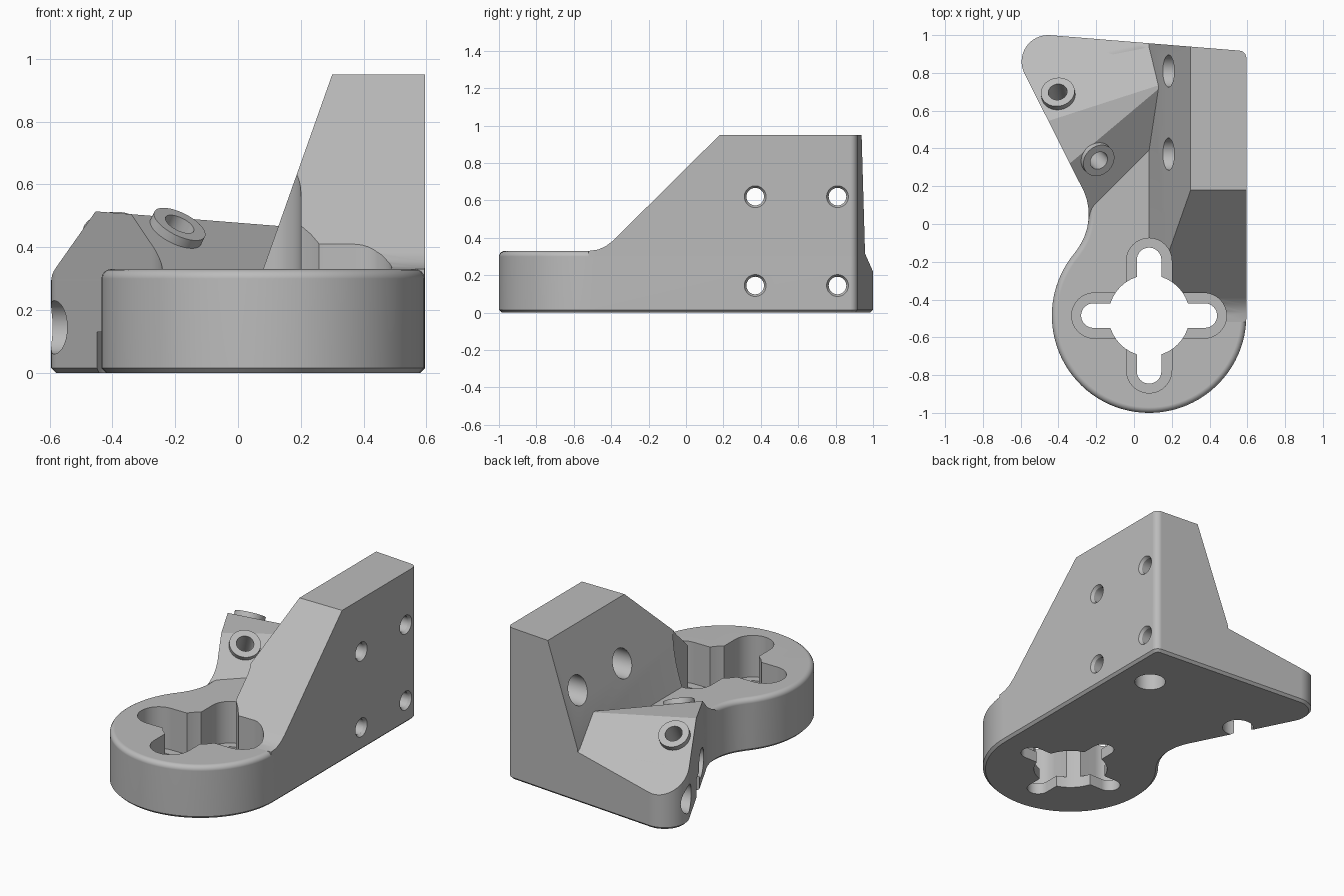
import bpy, bmesh, math
from mathutils import Vector

cube = bpy.data.objects.get("Cube")
if cube:
    bpy.data.objects.remove(cube, do_unlink=True)

grey = bpy.data.materials.new("matte grey")
grey.use_nodes = True
GREY = (0.5, 0.5, 0.5, 1)
grey.diffuse_color = GREY
grey.node_tree.nodes["Principled BSDF"].inputs["Base Color"].default_value = GREY


def add_object(name, bm, cutter=False):
    bmesh.ops.recalc_face_normals(bm, faces=bm.faces[:])
    mesh = bpy.data.meshes.new(name)
    bm.to_mesh(mesh)
    bm.free()
    obj = bpy.data.objects.new(name, mesh)
    bpy.context.collection.objects.link(obj)
    mesh.materials.append(grey)
    obj.hide_render = cutter
    return obj


def arc(cx, cy, r, start, end, n):
    angles = [math.radians(start + (end - start) * i / n) for i in range(n + 1)]
    return [(cx + r * math.cos(a), cy + r * math.sin(a)) for a in angles]


def prism(outline, z0, z1):
    bm = bmesh.new()
    low = [bm.verts.new((x, y, z0)) for x, y in outline]
    high = [bm.verts.new((x, y, z1)) for x, y in outline]
    bm.faces.new(low[::-1])
    bm.faces.new(high)
    for i in range(len(low)):
        j = (i + 1) % len(low)
        bm.faces.new((low[i], low[j], high[j], high[i]))
    bmesh.ops.recalc_face_normals(bm, faces=bm.faces[:])
    return bm


def slice_off(bm, point, normal):
    """Remove everything on the normal side of a plane and cap the cut."""
    bmesh.ops.bisect_plane(bm, geom=bm.verts[:] + bm.edges[:] + bm.faces[:],
                           plane_co=point, plane_no=Vector(normal).normalized(),
                           clear_outer=True)
    open_edges = [e for e in bm.edges if e.is_boundary]
    bmesh.ops.holes_fill(bm, edges=open_edges, sides=0)


def round_rim(bm, z, size, segments):
    rim = [e for e in bm.edges if all(abs(v.co.z - z) < 1e-4 for v in e.verts)]
    bmesh.ops.bevel(bm, geom=rim, offset=size, segments=segments,
                    profile=0.5, affect='EDGES', clamp_overlap=False)


def cylinder(name, start, end, radius, cutter=False, end_radius=None):
    a, b = Vector(start), Vector(end)
    bm = bmesh.new()
    bmesh.ops.create_cone(bm, cap_ends=True, segments=40, radius1=radius,
                          radius2=end_radius or radius, depth=(b - a).length)
    bm.transform((b - a).to_track_quat('Z', 'Y').to_matrix().to_4x4())
    bmesh.ops.translate(bm, verts=bm.verts[:], vec=(a + b) / 2)
    return add_object(name, bm, cutter)


def combine(obj, tools, operation='DIFFERENCE'):
    for tool in tools:
        mod = obj.modifiers.new(tool.name, 'BOOLEAN')
        mod.operation, mod.solver, mod.object = operation, 'EXACT', tool
    bpy.context.view_layer.update()
    graph = bpy.context.evaluated_depsgraph_get()
    mesh = bpy.data.meshes.new_from_object(obj.evaluated_get(graph))
    obj.modifiers.clear()
    obj.data = mesh


# Plan outline: round front pad, waist, arm tip and wall corner
CX, CY, R = 0.08, -0.485, 0.515
footprint = (arc(CX, CY, R, 360, 139.7, 56) + arc(-0.55, 0.05, 0.31, -40.3, 30.6, 18)[1:]
             + arc(-0.455, 0.86, 0.14, 208, 85, 16) + arc(0.555, 0.878, 0.04, 85, 0, 6))
footprint.reverse()
BACK_SLOPE = ((0.1, 0.74, 0.46), (-0.13, 0.65, 1))
FRONT_SLOPE = ((-0.19, 0.34, 0.44), (0.5, -0.5, 1))

# Base plate
bm = prism(footprint, 0, 0.33)
round_rim(bm, 0.33, 0.03, 4)
round_rim(bm, 0, 0.015, 1)
slice_off(bm, *BACK_SLOPE)
base = add_object("base_plate", bm)

# Upright wall with leaning inner face and sloped front
bm = prism(footprint, 0.015, 0.95)
slice_off(bm, (0.3, 0, 0.95), (-0.62, 0, 0.22))
slice_off(bm, (0.08, 0, 0), (-1, 0, 0))
wall = add_object("upright_wall", bm)
side = [(-0.52, 0), (-0.52, 0.33), (-0.47, 0.337), (-0.43, 0.355), (-0.39, 0.385),
        (0.18, 0.95), (0.2, 1.1), (1.2, 1.1), (1.2, 0)]
bm = prism(side, -1, 1)
for v in bm.verts:
    v.co = (v.co.z, v.co.x, v.co.y)
profile = add_object("wall_profile", bm, True)
combine(wall, [profile], 'INTERSECT')

# Raised arm with faceted top
bm = prism(footprint, 0.015, 0.7)
slice_off(bm, (0, 0, 0), (0, -1, 0))
slice_off(bm, (0.25, 0, 0), (1, 0, 0))
slice_off(bm, (0.1, 0, 0.47), (0.08, 0, 1))
slice_off(bm, *BACK_SLOPE)
slice_off(bm, *FRONT_SLOPE)
arm = add_object("raised_arm", bm)

# Cross-shaped opening with a wider recess above a thin lip
cutters = [profile]
drills = [cylinder("centre_bore", (CX, CY, -0.1), (CX, CY, 1.2), 0.215, True)]
for name, reach, half, z0 in (("slot", 0.36, 0.065, -0.1), ("recess", 0.41, 0.12, 0.07)):
    d = reach - half
    stadium = arc(d, 0, half, -90, 90, 16) + arc(-d, 0, half, 90, 270, 16)
    for turned in (False, True):
        shape = [(CX - y, CY + x) if turned else (CX + x, CY + y) for x, y in stadium]
        drills.append(add_object(name + "_cutter", prism(shape, z0, 1.2), True))

# Stepped screw holes through the wall
for y in (0.37, 0.81):
    for z in (0.145, 0.62):
        drills.append(cylinder("screw_hole", (0.4, y, z), (0.7, y, z), 0.047, True))
        drills.append(cylinder("screw_head_bore", (-0.8, y, z), (0.47, y, z), 0.085, True))
        drills.append(cylinder("screw_chamfer", (0.575, y, z), (0.605, y, z), 0.045, True, 0.065))

# Pockets in the underside
for x, y in ((0.38, 0.6), (-0.36, 0.52)):
    drills.append(cylinder("underside_pocket", (x, y, -0.05), (x, y, 0.13), 0.09, True))

# Raised rings on both arm slopes
parts = [base, wall, arm]
for name, centre, normal in (("back_ring", (-0.4, 0.68, 0.434), BACK_SLOPE[1]),
                             ("front_ring", (-0.2, 0.35, 0.445), FRONT_SLOPE[1])):
    c, n = Vector(centre), Vector(normal).normalized()
    parts.append(cylinder(name, c - n * 0.09, c + n * 0.035, 0.09))
    drills.append(cylinder(name + "_hole", c - n * 0.3, c + n * 0.2, 0.05, True))

for part in parts:
    combine(part, drills)

for tool in cutters + drills:
    bpy.data.objects.remove(tool, do_unlink=True)

# Smooth curved sides, keep edges crisp
for part in parts:
    bpy.ops.object.select_all(action='DESELECT')
    part.select_set(True)
    bpy.context.view_layer.objects.active = part
    bpy.ops.object.shade_smooth_by_angle(angle=math.radians(26))
    weighted = part.modifiers.new("weighted_normals", 'WEIGHTED_NORMAL')
    weighted.keep_sharp = True
